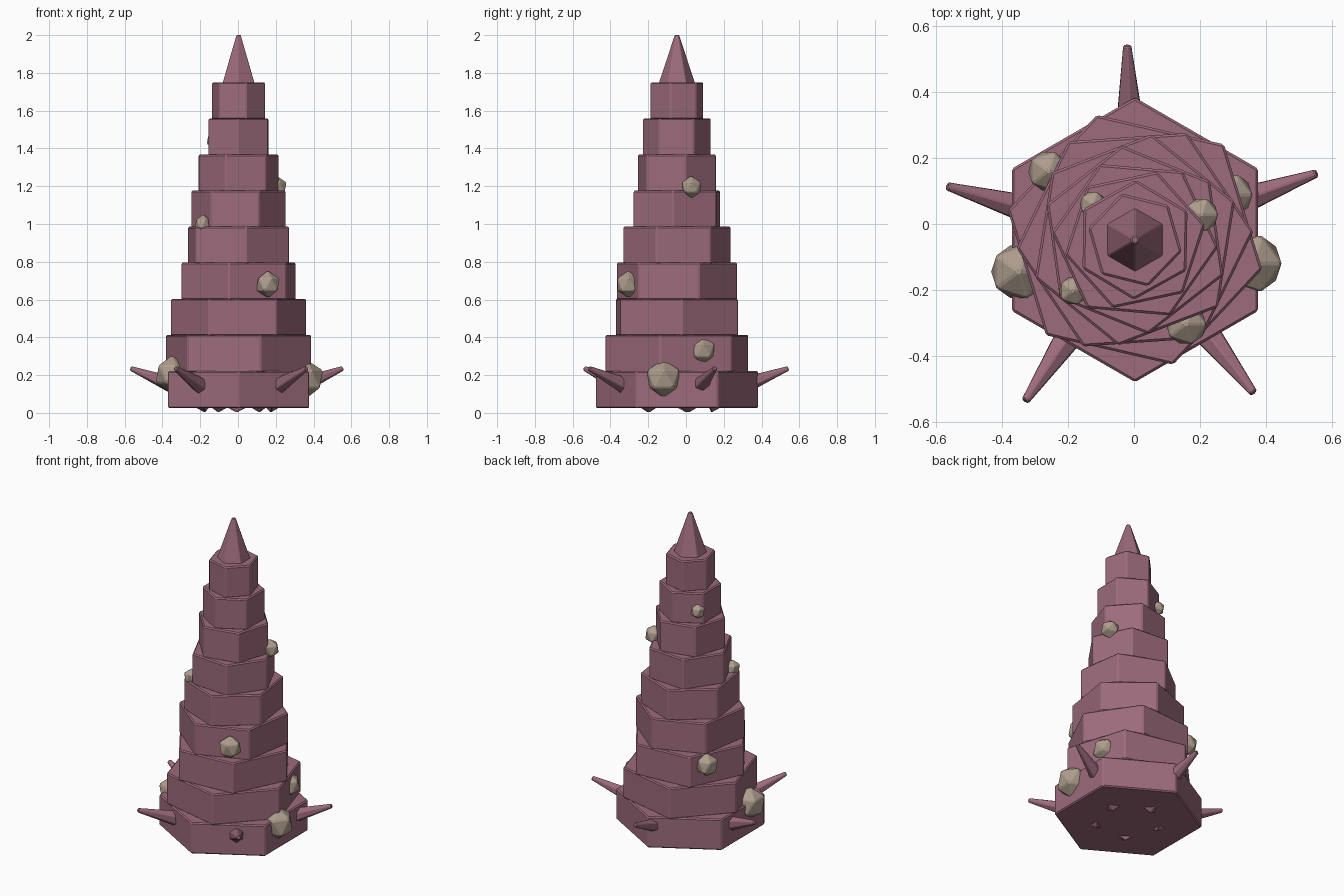
import bpy, bmesh, math
from mathutils import Matrix

if "Cube" in bpy.data.objects:
    bpy.data.objects.remove(bpy.data.objects["Cube"])

CY = -0.048  # tower axis sits slightly toward the front


def material(name, rgb):
    m = bpy.data.materials.new(name)
    m.diffuse_color = (*rgb, 1)
    m.use_nodes = True
    m.node_tree.nodes["Principled BSDF"].inputs["Base Color"].default_value = m.diffuse_color
    return m


MAUVE = material("mauve", (0.335, 0.147, 0.200))
STONE = material("stone", (0.42, 0.335, 0.265))


def finish(bm, name, mat, matrix, bevel):
    bmesh.ops.recalc_face_normals(bm, faces=bm.faces)
    bmesh.ops.bevel(bm, geom=bm.edges[:], offset=bevel, segments=1,
                    affect='EDGES', clamp_overlap=True)
    bm.transform(matrix)
    me = bpy.data.meshes.new(name)
    bm.to_mesh(me)
    bm.free()
    me.materials.append(mat)
    ob = bpy.data.objects.new(name, me)
    bpy.context.collection.objects.link(ob)
    return ob


def hex_frustum(name, r0, r1, height, matrix, bevel):
    """Six-sided prism or cone rising along local z, first corner on local x."""
    bm = bmesh.new()
    rings = []
    for r, z in ((r0, 0), (r1, height)):
        rings.append([bm.verts.new((r * math.cos(k * math.pi / 3),
                                    r * math.sin(k * math.pi / 3), z)) for k in range(6)])
    bm.faces.new(rings[0][::-1])
    bm.faces.new(rings[1])
    for k in range(6):
        j = (k + 1) % 6
        bm.faces.new((rings[0][k], rings[0][j], rings[1][j], rings[1][k]))
    return finish(bm, name, MAUVE, matrix, bevel)


def rot(deg, axis):
    return Matrix.Rotation(math.radians(deg), 4, axis)


# stacked tiers, each smaller and twisted 17 degrees further
for i in range(9):
    z = 0.025 + 0.191 * i
    r = 0.432 - 0.0357 * i
    hex_frustum(f"tier_{i + 1}", r, r, 0.197,
                Matrix.Translation((0.003, CY, z)) @ rot(30 + 17 * i, 'Z'), 0.007)

# pointed cap
hex_frustum("cap_spike", 0.099, 0.013, 0.26,
            Matrix.Translation((0.003, CY, 1.74)) @ rot(30, 'Z'), 0.003)

# five upward-tilted spikes around the base
for k in range(5):
    m = (Matrix.Translation((0, CY, 0)) @ rot(20 + 72 * k, 'Z')
         @ Matrix.Translation((0.156, 0, 0.069)) @ rot(69, 'Y'))
    hex_frustum(f"base_spike_{k + 1}", 0.074, 0.014, 0.465, m, 0.004)

# faceted stones embedded in the tiers: x, y, z, radius
STONES = [(0.36, -0.12, 0.18, 0.105), (-0.35, -0.145, 0.205, 0.10),
          (0.295, 0.088, 0.33, 0.077), (-0.26, 0.16, 0.54, 0.073),
          (0.158, -0.305, 0.68, 0.073), (-0.185, -0.203, 1.0, 0.051),
          (0.205, 0.028, 1.195, 0.060), (-0.125, 0.06, 1.445, 0.047)]
for n, (x, y, z, r) in enumerate(STONES):
    bm = bmesh.new()
    bmesh.ops.create_icosphere(bm, subdivisions=1, radius=r)
    finish(bm, f"stone_{n + 1}", STONE,
           Matrix.Translation((x, y, z)) @ Matrix.Diagonal((0.96, 0.96, 1, 1)), 0.06 * r)
